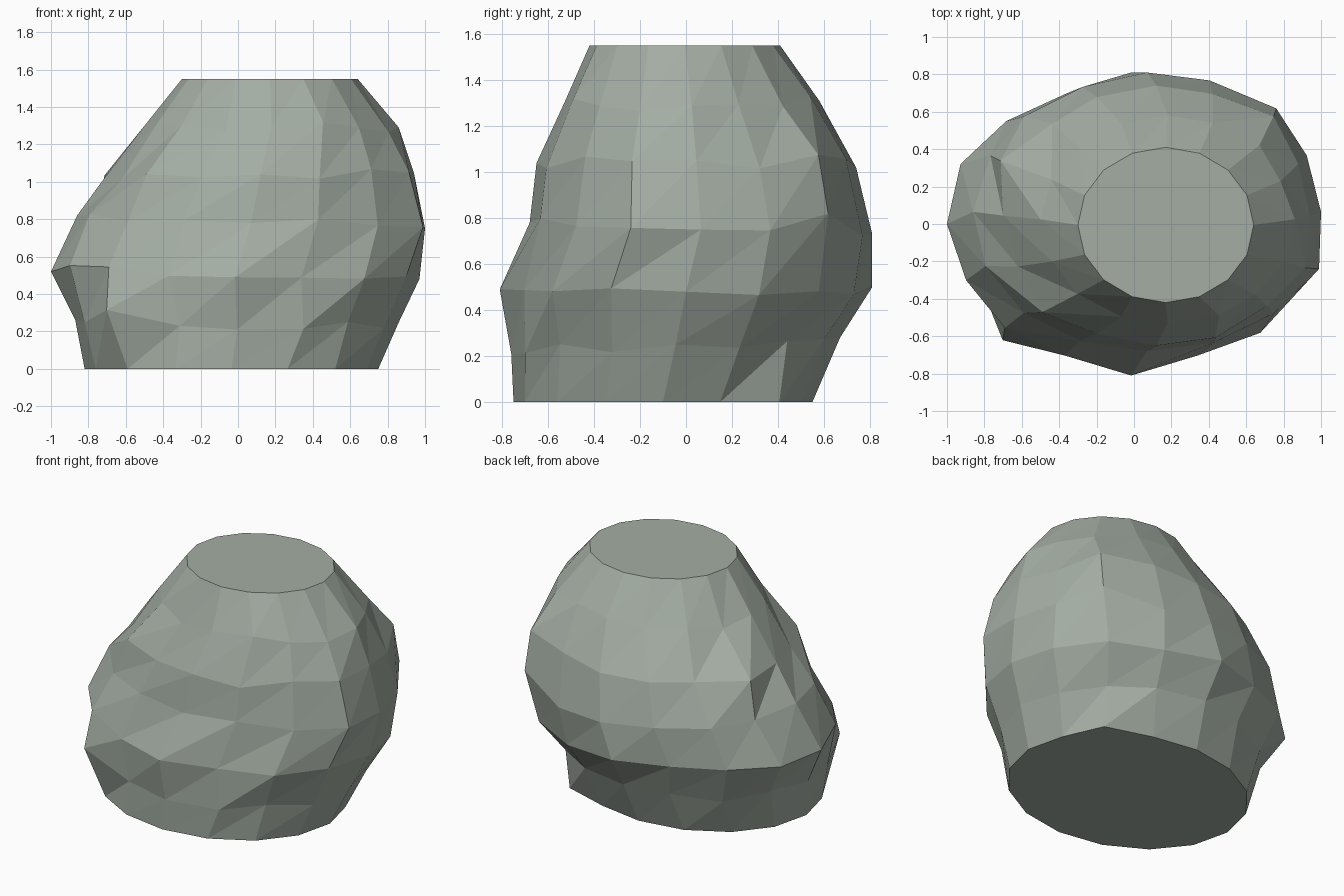
import bpy, bmesh, math, random

if "Cube" in bpy.data.objects:
    bpy.data.objects.remove(bpy.data.objects["Cube"])

random.seed(7)
SIDES = 16

# Ring profile: x min, x max, y min, y max, then heights at right, back, left, front
RINGS = [
    (-0.82, 0.75, -0.75, 0.55, 0.00, 0.00, 0.00, 0.00),
    (-0.87, 0.86, -0.76, 0.67, 0.25, 0.28, 0.26, 0.21),
    (-1.00, 0.97, -0.81, 0.81, 0.48, 0.50, 0.52, 0.49),
    (-0.86, 1.00, -0.68, 0.81, 0.75, 0.73, 0.82, 0.78),
    (-0.70, 0.94, -0.65, 0.74, 1.05, 1.02, 1.04, 1.04),
    (-0.50, 0.86, -0.53, 0.58, 1.29, 1.31, 1.30, 1.30),
    (-0.30, 0.64, -0.42, 0.41, 1.55, 1.55, 1.55, 1.55),
]

# Lumps and hollows: (ring, side) -> radial scale, and vertical shifts
LUMPS = {(0, 2): 1.10, (1, 2): 0.96, (1, 9): 1.02, (1, 10): 1.14,
         (2, 5): 0.93, (2, 6): 0.96, (2, 9): 0.97, (2, 10): 0.97,
         (2, 11): 0.94, (2, 13): 0.94,
         (3, 2): 1.05, (3, 5): 0.97, (3, 14): 1.03, (3, 15): 1.07,
         (4, 2): 1.08, (4, 7): 1.10, (4, 10): 1.05, (4, 15): 1.05, (5, 1): 0.96}
LIFTS = {(1, 10): 0.08, (2, 10): 0.04, (3, 2): 0.08, (4, 2): 0.04, (2, 9): 0.04}


def ring_point(k, i):
    x0, x1, y0, y1, *heights = RINGS[k]
    a = 2 * math.pi * i / SIDES
    q, t = divmod(i, 4)
    z = heights[q] + (heights[(q + 1) % 4] - heights[q]) * t / 4
    z += LIFTS.get((k, i), 0.0)
    s = LUMPS.get((k, i), 1.0)
    if 0 < k < len(RINGS) - 1 and t and (k, i) not in LUMPS:
        s += random.uniform(-0.02, 0.02)
        z += random.uniform(-0.03, 0.03)
        a += random.uniform(-0.03, 0.03)
    return ((x0 + x1) / 2 + s * (x1 - x0) / 2 * math.cos(a),
            (y0 + y1) / 2 + s * (y1 - y0) / 2 * math.sin(a), z)


# Faceted boulder: stacked rings joined by triangles, flat top and base
bm = bmesh.new()
rows = [[bm.verts.new(ring_point(k, i)) for i in range(SIDES)]
        for k in range(len(RINGS))]
for low, high in zip(rows, rows[1:]):
    for i in range(SIDES):
        j = (i + 1) % SIDES
        bm.faces.new((low[i], low[j], high[j]))
        bm.faces.new((low[i], high[j], high[i]))
bm.faces.new(rows[0][::-1])
bm.faces.new(rows[-1])
bmesh.ops.recalc_face_normals(bm, faces=bm.faces)

mesh = bpy.data.meshes.new("boulder")
bm.to_mesh(mesh)
bm.free()
bpy.context.collection.objects.link(bpy.data.objects.new("boulder", mesh))

# Grey-green stone
stone = bpy.data.materials.new("stone")
stone.diffuse_color = (0.37, 0.42, 0.37, 1)
stone.use_nodes = True
stone.node_tree.nodes["Principled BSDF"].inputs["Base Color"].default_value = stone.diffuse_color
mesh.materials.append(stone)
